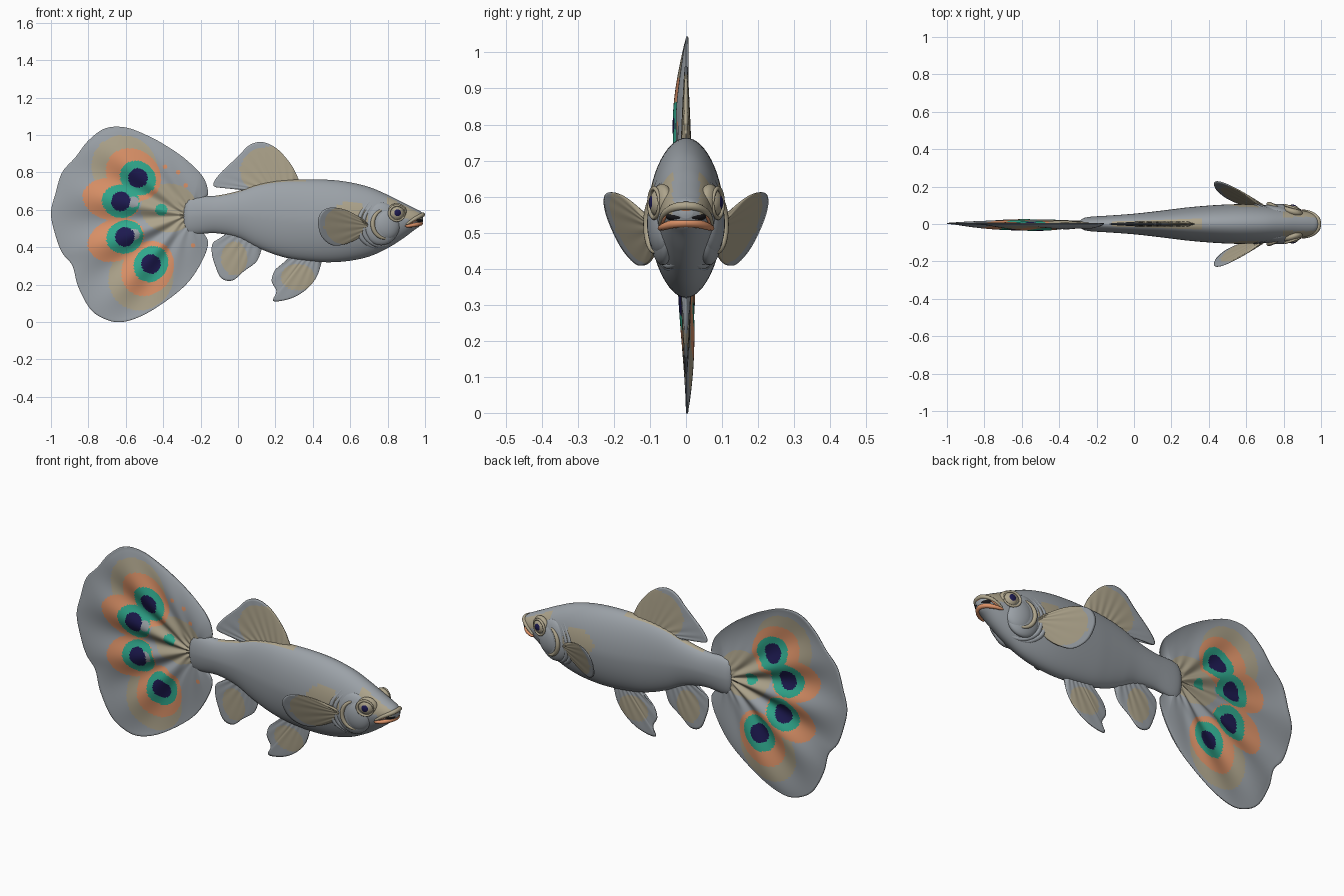
import bpy, bmesh, math
from math import sin, cos, pi, hypot, exp
from mathutils import Vector

if "Cube" in bpy.data.objects:
    bpy.data.objects.remove(bpy.data.objects["Cube"])

MATS = {}
for name, col in {"grey": (.33, .36, .39), "tan": (.42, .37, .26), "orange": (.72, .29, .14),
                  "teal": (.03, .4, .27), "navy": (.012, .01, .08), "black": (.01, .01, .012)}.items():
    m = bpy.data.materials.new(name)
    m.use_nodes = True
    m.diffuse_color = (*col, 1)
    bsdf = m.node_tree.nodes["Principled BSDF"]
    bsdf.inputs["Base Color"].default_value = (*col, 1)
    bsdf.inputs["Roughness"].default_value = .6
    MATS[name] = m
ORDER = list(MATS)


def spline(pts, n):
    """Sample n points of a Catmull-Rom curve through points of any dimension."""
    out = []
    for i in range(n):
        f = i / (n - 1) * (len(pts) - 1)
        k = min(int(f), len(pts) - 2)
        t = f - k
        a, b, c, d = (pts[min(max(k + j, 0), len(pts) - 1)] for j in (-1, 0, 1, 2))
        out.append([.5 * (2 * q + (r - p) * t + (2 * p - 5 * q + 4 * r - s) * t * t
                          + (3 * q - p - 3 * r + s) * t ** 3) for p, q, r, s in zip(a, b, c, d)])
    return out


def loft(name, rings, colour):
    """Skin closed rings into a capped surface; colour faces by x, sideways normal and z."""
    bm = bmesh.new()
    rows = [[bm.verts.new(p) for p in ring] for ring in rings]
    n = len(rows[0])
    for a, b in zip(rows, rows[1:]):
        for i in range(n):
            bm.faces.new((a[i], a[(i + 1) % n], b[(i + 1) % n], b[i]))
    bm.faces.new(rows[0])
    bm.faces.new(rows[-1])
    bmesh.ops.recalc_face_normals(bm, faces=bm.faces)
    for f in bm.faces:
        c = f.calc_center_median()
        f.material_index = ORDER.index(colour(c.x, f.normal.y, c.z))
        f.smooth = True
    me = bpy.data.meshes.new(name)
    bm.to_mesh(me)
    bm.free()
    for m in MATS.values():
        me.materials.append(m)
    ob = bpy.data.objects.new(name, me)
    bpy.context.collection.objects.link(ob)


def fin(name, base, outline, colour, thick=.012, rays=12, nu=90, nt=22, offset=lambda x, z, t: 0):
    """Tapered ribbed sheet between a base line and an outline in the xz plane."""
    rings = []
    for i, (b, o) in enumerate(zip(spline(base, nu), spline(outline, nu))):
        u = i / (nu - 1)
        ring = []
        for side in (1, -1):
            for j in range(nt + 1):
                t = j / nt if side > 0 else 1 - j / nt
                x, z = b[0] + (o[0] - b[0]) * t, b[1] + (o[1] - b[1]) * t
                h = thick * (1 - t) ** .7 * (.9 + .1 * cos(rays * 2 * pi * u)) + .003
                h *= min(1, .3 + 8 * min(u, 1 - u))
                ring.append((x, offset(x, z, t) + side * h, z))
        rings.append(ring)
    loft(name, rings, colour)


def patch(cx, cz, rx, rz):
    return lambda x, ny, z: "tan" if hypot((x - cx) / rx, (z - cz) / rz) < 1 else "grey"


def ball(name, loc, size, mat, turn=0):
    bpy.ops.mesh.primitive_uv_sphere_add(segments=32, ring_count=18, location=loc, rotation=(0, 0, turn))
    ob = bpy.context.object
    ob.name, ob.scale = name, size
    ob.data.materials.append(MATS[mat])
    bpy.ops.object.shade_smooth()


def tube(name, pts, radius, mat):
    cu = bpy.data.curves.new(name, "CURVE")
    cu.dimensions, cu.bevel_depth, cu.bevel_resolution, cu.use_fill_caps = "3D", radius, 4, True
    path = spline(pts, 24)
    sp = cu.splines.new("POLY")
    sp.points.add(len(path) - 1)
    for i, (p, q) in enumerate(zip(sp.points, path)):
        p.co = (*q, 1)
        p.radius = .35 + .65 * sin(pi * i / (len(path) - 1)) ** .6
    cu.materials.append(MATS[mat])
    ob = bpy.data.objects.new(name, cu)
    bpy.context.collection.objects.link(ob)


# Body: x, top, bottom, half width
stations = [(-.295, .6, .53, .008), (-.28, .65, .485, .026), (-.24, .672, .468, .038), (-.12, .675, .475, .046),
            (0, .7, .45, .055), (.1, .735, .4, .066), (.2, .755, .36, .078), (.3, .762, .335, .09),
            (.45, .762, .32, .102), (.58, .75, .325, .106), (.7, .722, .35, .1), (.8, .68, .395, .088),
            (.88, .64, .445, .076), (.94, .61, .49, .062), (.975, .592, .515, .044), (.99, .575, .54, .02)]
body_rings = []
for x, top, bot, w in spline(stations, 120):
    ring = []
    for i in range(60):
        a = 2 * pi * i / 60
        s = sin(a)
        ring.append((x, w * cos(a) * (1 + .12 * min(s, 0)), (top + bot) / 2 + (top - bot) / 2 * s))
    body_rings.append(ring)


def on_body(x, degrees, side):
    """Point just under the body surface at a station and an angle above the flank."""
    ring = min(body_rings, key=lambda r: abs(r[0][0] - x))
    p = ring[round(degrees / 6) % 60]
    return (x, side * (p[1] - .008), p[2] + .005)


def body_colour(x, ny, z):
    if -.12 < x < .36 and z > .655 + .25 * max(x, 0) and abs(ny) < .6:
        return "tan"
    if x > .8 and z > .55 and abs(ny) > .55 or hypot((x - .6) / .1, (z - .57) / .07) < 1:
        return "tan"
    return "grey"


loft("body", body_rings, body_colour)

# Tail fan with one fold per eye spot, and speckles
HUB = Vector((-.27, .57))
SPOTS = [Vector(p) for p in ((-.535, .77), (-.627, .645), (-.605, .455), (-.465, .31))]
SPECKS = [Vector(p) for p in ((-.39, .83), (-.32, .8), (-.28, .73), (-.24, .41))]
PALE = [Vector(p) for p in ((-.56, .642), (-.555, .468))]


def tail_colour(x, ny, z):
    p = Vector((x, z))
    hits = set()
    for i, c in enumerate(SPOTS):
        outer = i in (0, 3)
        axis = (c - HUB).normalized()
        d = p - c
        r, s = d.dot(axis), d.x * axis.y - d.y * axis.x
        if hypot(r, s) < .052:
            hits.add("navy")
        if hypot(r / .1, s / .088) < 1:
            hits.add("teal")
        if hypot((r - (.03 if outer else .05)) / .155, s / (.132 if outer else .112)) < 1:
            hits.add("orange")
        if outer and hypot((r - .09) / .18, s / .17) < 1:
            hits.add("tan")
    if (p - Vector((-.41, .6))).length < .032:
        hits.add("teal")
    if ny < 0 and any((p - c).length < .012 for c in SPECKS):
        hits.add("orange")
    if ny < 0 and "navy" not in hits and any((p - c).length < .03 for c in PALE):
        return "grey"
    if hypot((x + .37) / .15, (z - .61) / .13) < 1:
        hits.add("tan")
    return next((k for k in ("navy", "teal", "orange", "tan") if k in hits), "grey")


def folds(x, z, t):
    angle = math.degrees(math.atan2(z - HUB.y, x - HUB.x)) % 360
    pleat = cos(math.radians(12 * (angle - 169))) * exp(-((angle - 186) / 62) ** 4)
    swell = sin(pi * min(1, t * 1.02)) ** .8
    return swell * (-.008 - .015 * (z - .57) / .4 - .015 * pleat) + .003 * t


tail_edge = [(-.17, .66), (-.16, .7), (-.19, .78), (-.28, .87), (-.38, .94), (-.48, .995), (-.6, 1.04),
             (-.71, 1.035), (-.8, .97), (-.87, .88), (-.94, .8), (-.975, .69), (-1, .58), (-.975, .46),
             (-.94, .37), (-.885, .3), (-.855, .19), (-.79, .07), (-.71, .015), (-.62, 0), (-.5, .04),
             (-.36, .13), (-.26, .22), (-.19, .33), (-.16, .42), (-.18, .47)]
fin("tail_fin", [(-.24, .63), (-.27, .6), (-.27, .54), (-.24, .51)], tail_edge, tail_colour,
    thick=.014, rays=10, nu=420, nt=80, offset=folds)

# Fins on the centre line
fin("dorsal_fin", [(.31, .74), (.2, .735), (.1, .715), (.02, .69)],
    [(.33, .75), (.285, .84), (.21, .925), (.13, .962), (.06, .945), (0, .885), (-.09, .8), (-.13, .745),
     (-.115, .72), (-.03, .722), (.04, .73)], patch(.19, .81, .18, .13))
fin("anal_fin", [(-.04, .5), (0, .48), (.06, .45), (.12, .42)],
    [(-.04, .47), (-.1, .445), (-.135, .42), (-.14, .37), (-.125, .31), (-.09, .235), (-.03, .222),
     (.03, .27), (.1, .325), (.13, .4)], patch(-.02, .34, .07, .09), rays=8)
fin("pelvic_fin", [(.28, .36), (.34, .35), (.4, .35), (.44, .35)],
    [(.25, .315), (.2, .28), (.18, .22), (.205, .165), (.19, .112), (.28, .125), (.36, .17), (.42, .24),
     (.45, .33)], patch(.32, .24, .09, .07), rays=8)

# Paired parts
for side, word in ((1, "left"), (-1, "right")):
    def spread(x, z, t, side=side):
        return side * (.088 + (.68 - x) * .45 + (z - .5) * .37)
    fin(word + "_pectoral_fin", [(.69, .53), (.7, .51), (.69, .48)],
        [(.67, .55), (.58, .598), (.5, .612), (.45, .592), (.428, .54), (.445, .46), (.5, .412), (.57, .415),
         (.64, .445), (.68, .475)], patch(.58, .52, .12, .105), thick=.009, rays=8, offset=spread)
    ball(word + "_gill_cover", (.765, side * .064, .525), (.1, .04, .115), "grey", -side * .12)
    ball(word + "_cheek", (.79, side * .066, .525), (.08, .041, .09), "grey", -side * .15)
    tilt = -side * .3
    ball(word + "_eye_socket", (.85, side * .066, .582), (.055, .028, .053), "tan", tilt)
    ball(word + "_iris", (.851, side * .075, .582), (.038, .026, .038), "tan", tilt)
    ball(word + "_pupil", (.852, side * .085, .583), (.026, .018, .026), "navy", tilt)
    tube(word + "_eye_rim", [(.85 + .042 * cos(a), side * (.088 - .013 * cos(a)), .582 + .041 * sin(a))
                             for a in (i * pi / 6 for i in range(13))], .007, "tan")
    # Tan arc on the cheek, and low folds around the rear and underside of the gills
    tube(word + "_cheek_arc", [(.79 + .07 * cos(a), side * (.085 - .022 * cos(a)), .525 + .078 * sin(a))
                               for a in (pi * (.6 + .1 * i) for i in range(10))], .012, "tan")
    for k in range(2):
        g = .024 * k
        tube(word + "_gill_fold", [on_body(x - g, a, side) for x, a in
                                   ((.73, 36), (.675, 6), (.68, -24), (.74, -48), (.81, -66))], .015, "grey")

# Mouth
ball("mouth_cavity", (.955, 0, .545), (.035, .056, .02), "black")
tube("upper_lip", [(.9, -.072, .522), (.945, -.06, .552), (.98, -.032, .57), (.988, 0, .574),
                   (.98, .032, .57), (.945, .06, .552), (.9, .072, .522)], .012, "tan")
tube("inner_lip", [(.91, -.067, .52), (.945, -.057, .543), (.977, -.03, .56), (.984, 0, .563),
                   (.977, .03, .56), (.945, .057, .543), (.91, .067, .52)], .007, "orange")
tube("lower_lip", [(.895, -.074, .512), (.935, -.06, .517), (.966, -.032, .525), (.976, 0, .528),
                   (.966, .032, .525), (.935, .06, .517), (.895, .074, .512)], .013, "orange")
